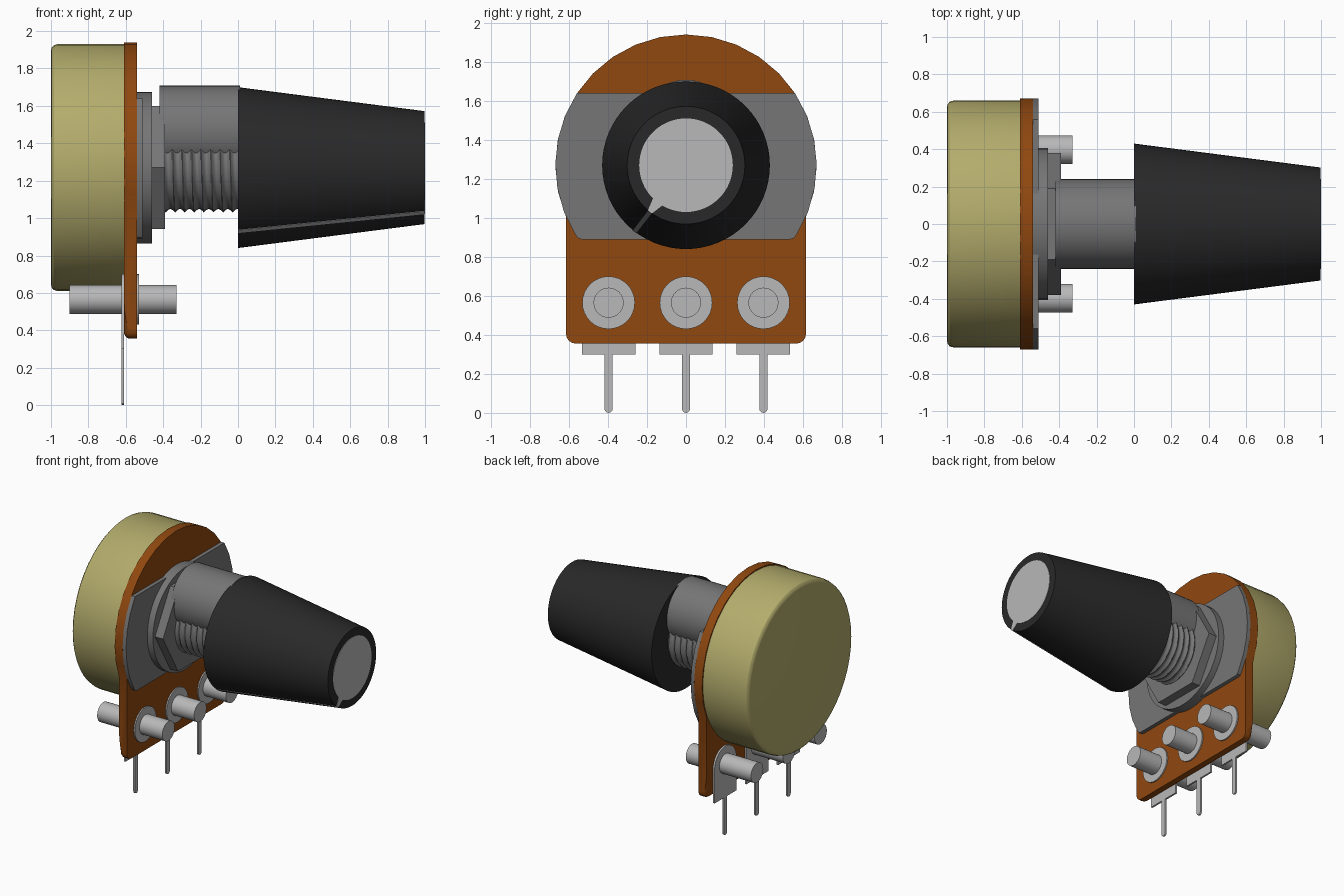
import bpy, bmesh
from math import sin, cos, pi, radians

if "Cube" in bpy.data.objects:
    bpy.data.objects.remove(bpy.data.objects["Cube"])

AXIS = 1.27  # height of the rotation axis (runs along x)


def material(name, rgb):
    m = bpy.data.materials.new(name)
    m.diffuse_color = (*rgb, 1)
    m.use_nodes = True
    m.node_tree.nodes["Principled BSDF"].inputs["Base Color"].default_value = m.diffuse_color
    return m


olive = material("olive_metal", (0.45, 0.41, 0.15))
orange = material("orange_board", (0.28, 0.065, 0.005))
mid = material("mid_grey", (0.18, 0.18, 0.18))
light = material("light_grey", (0.48, 0.48, 0.48))
black = material("black_plastic", (0.022, 0.022, 0.022))


def finish(name, bm, mat):
    bmesh.ops.recalc_face_normals(bm, faces=bm.faces)
    me = bpy.data.meshes.new(name)
    bm.to_mesh(me)
    bm.free()
    me.materials.append(mat)
    ob = bpy.data.objects.new(name, me)
    bpy.context.collection.objects.link(ob)
    return ob


def skin(name, rings, mat, bevel_edges=None, width=0):
    """Join equal-length rings of points into a capped solid."""
    bm = bmesh.new()
    vs = [[bm.verts.new(p) for p in ring] for ring in rings]
    n = len(vs[0])
    for a, b in zip(vs, vs[1:]):
        for i in range(n):
            j = (i + 1) % n
            bm.faces.new((a[i], a[j], b[j], b[i]))
    bm.faces.new(vs[0])
    bm.faces.new(vs[-1])
    if bevel_edges:
        edges = [e for e in bm.edges if all(bevel_edges(v.co) for v in e.verts)]
        bmesh.ops.bevel(bm, geom=edges, offset=width, segments=4,
                        profile=0.5, affect='EDGES')
    return finish(name, bm, mat)


def extrude(name, outline, x0, x1, mat, **kw):
    return skin(name, [[(x, y, z) for y, z in outline] for x in (x0, x1)], mat, **kw)


def arc(cy, cz, r, a0, a1, n):
    angles = [radians(a0 + (a1 - a0) * i / n) for i in range(n + 1)]
    return [(cy + r * cos(a), cz + r * sin(a)) for a in angles]


def lathe(name, profile, mat, cy=0, cz=AXIS, n=48):
    return skin(name, [[(x, y, z) for y, z in arc(cy, cz, r, 0, 360, n)[:-1]]
                       for x, r in profile], mat)


# Rear can with a rounded back rim
lathe("housing_can", [(-1, 0.625), (-0.996, 0.642), (-0.985, 0.654),
                      (-0.965, 0.66), (-0.61, 0.66)], olive)

# Circuit board: round top, square foot with rounded corners and back edge
board = (arc(0, AXIS, 0.67, -23.4, 203.4, 20)
         + arc(-0.565, 0.405, 0.05, 180, 270, 4)
         + arc(0.565, 0.405, 0.05, 270, 360, 4))
extrude("circuit_board", board, -0.61, -0.54, orange, width=0.035,
        bevel_edges=lambda c: c.x < -0.6 and c.z < 0.41)

# Front plate: disc trimmed flat at top and bottom
half = [(0.535, 0.89), (0.555, 0.897)] + arc(0, AXIS, 0.67, -32, 33.5, 6)
extrude("mounting_plate", half + [(-y, z) for y, z in reversed(half)],
        -0.54, -0.51, mid)

# Washer, hex nut and shaft
lathe("washer", [(-0.54, 0.405), (-0.46, 0.405)], mid)
lathe("hex_nut", [(-0.46, 0.38), (-0.39, 0.38)], mid, n=6)
lathe("shaft", [(-0.42, 0.24), (0.01, 0.24)], mid, cz=1.468)

# Helical screw thread below the shaft
turns, steps, sides, x_start, length = 8, 12, 36, -0.4, 0.41
thread = []
for k in range(turns * steps + 1):
    ring = []
    for i in range(sides):
        a = 2 * pi * i / sides
        r = 0.24 - 0.018 * abs(cos(pi * (k / steps - i / sides)))
        ring.append((x_start + length * k / (turns * steps),
                     r * cos(a), AXIS + r * sin(a)))
    thread.append(ring)
skin("screw_thread", thread, mid)

# Tapered knob with end cap
lathe("knob", [(0, 0.43), (0.997, 0.302)], black, n=64)
lathe("knob_cap", [(0.97, 0.24), (1, 0.24)], light, n=64)


# Pointer: wedge on the end face and a thin line down the side
def polar(r, s):
    return (-0.61 * r + 0.79 * s, AXIS - 0.79 * r - 0.61 * s)


extrude("pointer_wedge", [polar(0.22, -0.035), polar(0.303, -0.013),
                          polar(0.303, 0.013), polar(0.22, 0.035)], 0.97, 1, light)
skin("pointer_line", [[(x, *polar(r + dr, s)) for dr, s in
                       ((-0.03, -0.013), (0.003, -0.013), (0.003, 0.013), (-0.03, 0.013))]
                      for x, r in ((0, 0.43), (1, 0.302))], light)

# Three rivets with their solder terminals
for i, y in enumerate((-0.397, 0, 0.397), 1):
    lathe(f"rivet_{i}", [(-0.9, 0.077), (-0.54, 0.077), (-0.54, 0.135), (-0.53, 0.135),
                         (-0.53, 0.077), (-0.33, 0.077)], light, cy=y, cz=0.565, n=32)
    tab = (arc(y, 0.565, 0.137, 0, 180, 16) + [(y - 0.137, 0.3), (y - 0.021, 0.3)]
           + arc(y, 0.021, 0.021, 180, 360, 6) + [(y + 0.021, 0.3), (y + 0.137, 0.3)])
    extrude(f"terminal_{i}", tab, -0.624, -0.61, light)

# Smooth curved sides, keep edges crisp
bpy.ops.object.select_all(action='SELECT')
bpy.context.view_layer.objects.active = bpy.data.objects["knob"]
bpy.ops.object.shade_smooth_by_angle(angle=radians(30))
